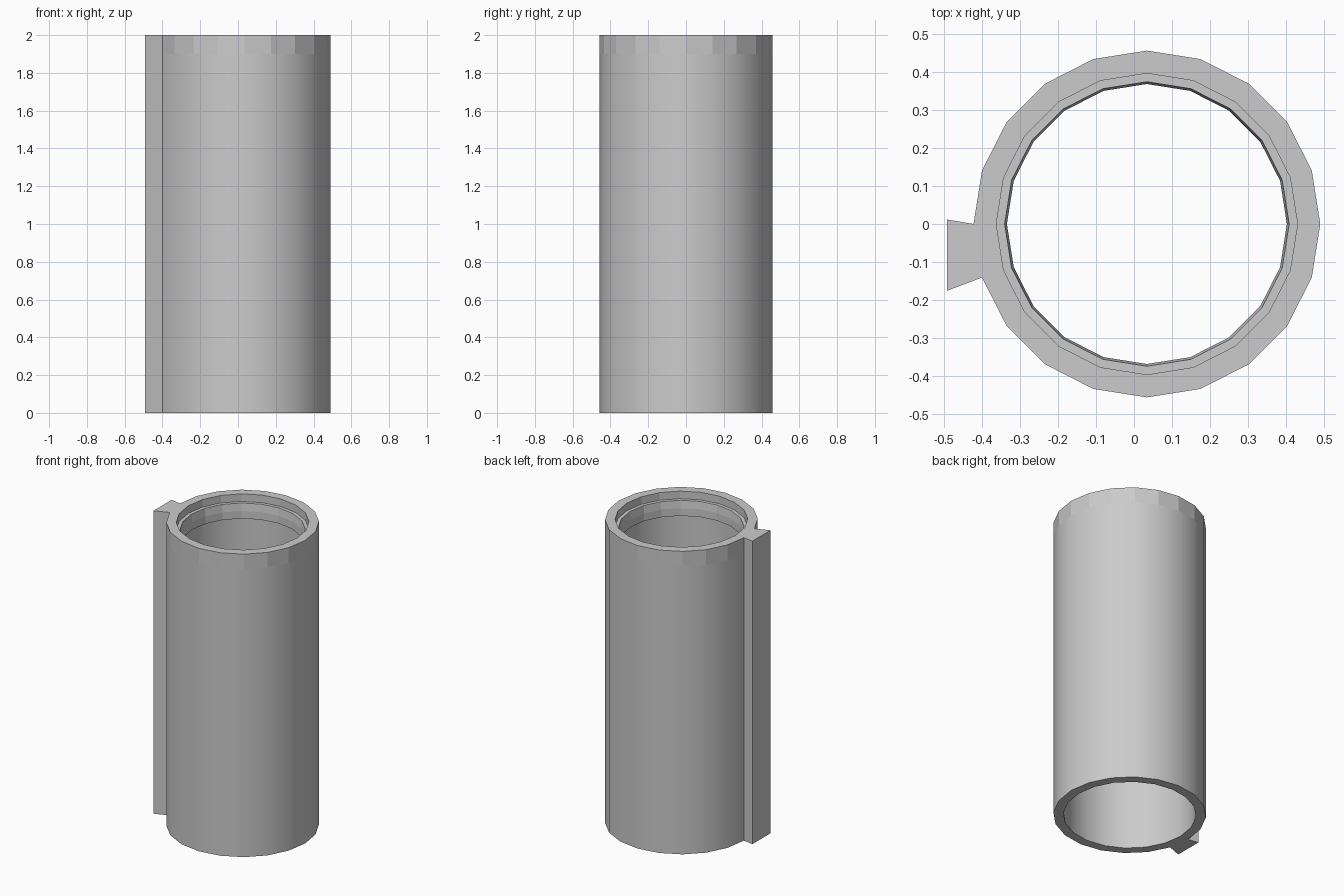
import bpy, bmesh
from math import cos, sin, tau

if "Cube" in bpy.data.objects:
    bpy.data.objects.remove(bpy.data.objects["Cube"])

N, CX = 20, 0.034
# Closed wall profile: (radius, height), outside going up then inside going down
PROFILE = [(0.457, 0), (0.457, 1.9), (0.457, 2), (0.397, 2),
           (0.397, 1.95), (0.375, 1.95), (0.369, 1.9), (0.369, 1.85),
           (0.397, 1.85), (0.397, 0)]
SMOOTH = {0, 8}          # long outer and inner walls are smooth shaded

bm = bmesh.new()
rings = [[bm.verts.new((CX + r * cos(tau * i / N), r * sin(tau * i / N), z))
          for i in range(N)] for r, z in PROFILE]

# Tube wall, leaving a slot in the outer wall where the side fin attaches
for k in range(len(PROFILE)):
    a, b = rings[k], rings[(k + 1) % len(PROFILE)]
    for i in range(N):
        if i == N // 2 and k in (0, 1):
            continue
        j = (i + 1) % N
        f = bm.faces.new((a[i], a[j], b[j], b[i]))
        f.smooth = k in SMOOTH

# Flared full-height fin on the left side
i, j = N // 2, N // 2 + 1
low, mid, top = ([ring[i], bm.verts.new((-0.493, 0.012, z)),
                  bm.verts.new((-0.493, -0.176, z)), ring[j]]
                 for ring, z in zip(rings, (0, 1.9, 2)))
bm.faces.new(low)
bm.faces.new(top)
for a, b in ((low, mid), (mid, top)):
    for k in range(3):
        bm.faces.new((a[k], a[k + 1], b[k + 1], b[k]))

bmesh.ops.recalc_face_normals(bm, faces=bm.faces)
# Keep corners crisp
for e in bm.edges:
    if len(e.link_faces) == 2 and e.calc_face_angle() > 0.6:
        e.smooth = False

mesh = bpy.data.meshes.new("tube_with_fin")
bm.to_mesh(mesh)
bm.free()
bpy.context.collection.objects.link(bpy.data.objects.new("tube_with_fin", mesh))
